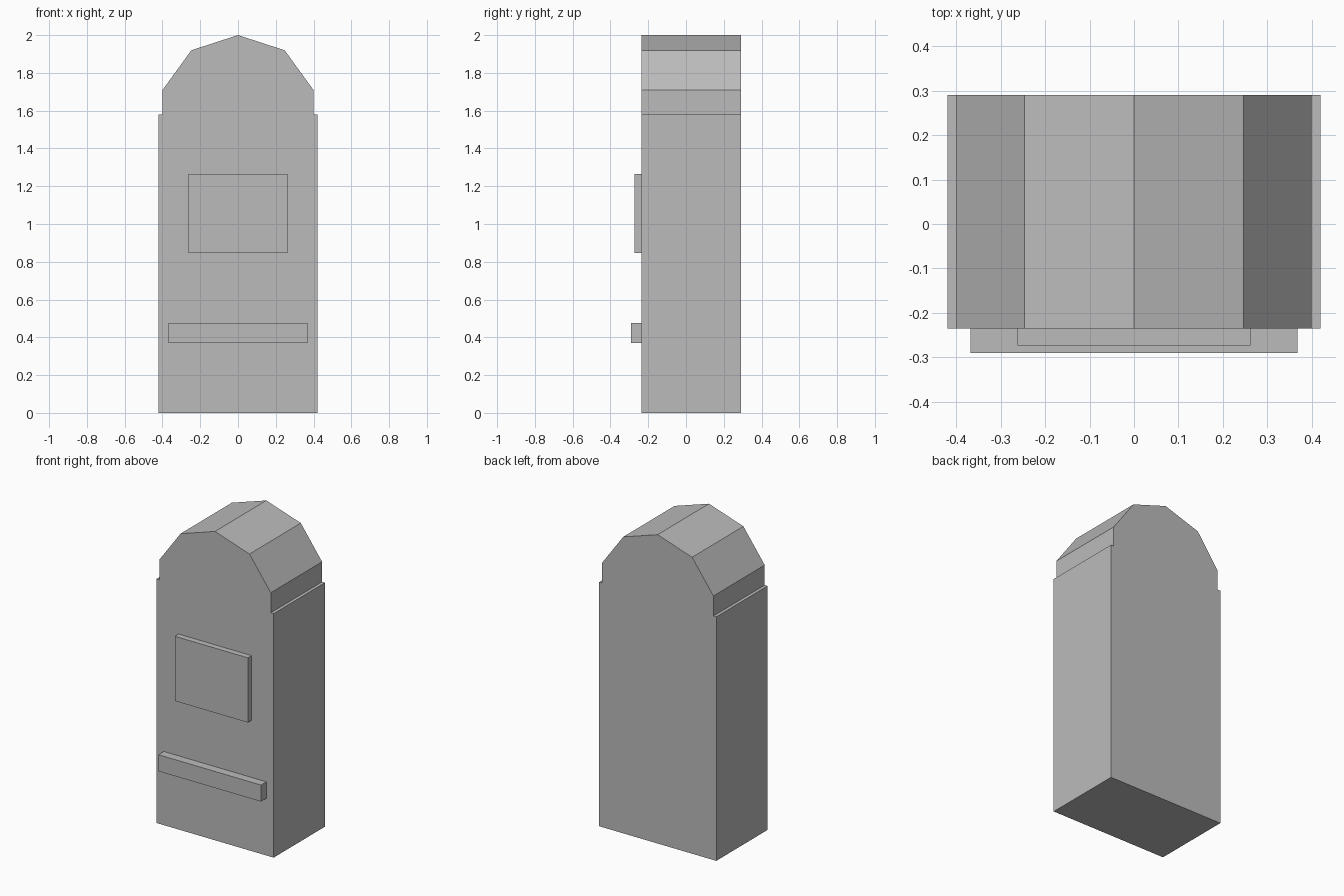
import bpy, bmesh, math

if "Cube" in bpy.data.objects:
    bpy.data.objects.remove(bpy.data.objects["Cube"])

grey = bpy.data.materials.new("plain grey")
grey.diffuse_color = (0.5, 0.5, 0.5, 1)
grey.use_nodes = True
grey.node_tree.nodes["Principled BSDF"].inputs["Base Color"].default_value = grey.diffuse_color

FRONT, BACK = -0.235, 0.29


def prism(name, profile, y0, y1):
    """Extrude an x-z outline from y0 to y1."""
    bm = bmesh.new()
    face = bm.faces.new([bm.verts.new((x, y0, z)) for x, z in profile])
    ext = bmesh.ops.extrude_face_region(bm, geom=[face])
    moved = [g for g in ext["geom"] if isinstance(g, bmesh.types.BMVert)]
    bmesh.ops.translate(bm, verts=moved, vec=(0, y1 - y0, 0))
    bmesh.ops.recalc_face_normals(bm, faces=bm.faces)
    mesh = bpy.data.meshes.new(name)
    bm.to_mesh(mesh)
    bm.free()
    mesh.materials.append(grey)
    obj = bpy.data.objects.new(name, mesh)
    bpy.context.collection.objects.link(obj)
    return obj


def plate(name, half_width, z0, z1, y0):
    w = half_width
    return prism(name, [(-w, z0), (w, z0), (w, z1), (-w, z1)], y0, FRONT)


# Cabinet: straight sides topped by the upper half of a ten-sided arch
R, SPRING = 0.42, 1.58
arch = [(R * math.sin(math.radians(a)), SPRING + R * math.cos(math.radians(a)))
        for a in (72, 36, 0, -36, -72)]
inset = arch[0][0]
outline = ([(-R, 0), (R, 0), (R, SPRING), (inset, SPRING)] + arch
           + [(-inset, SPRING), (-R, SPRING)])
prism("cabinet", outline, FRONT, BACK)

# Raised front parts
plate("front_panel", 0.262, 0.847, 1.266, -0.273)
plate("front_ledge", 0.368, 0.37, 0.477, -0.29)
